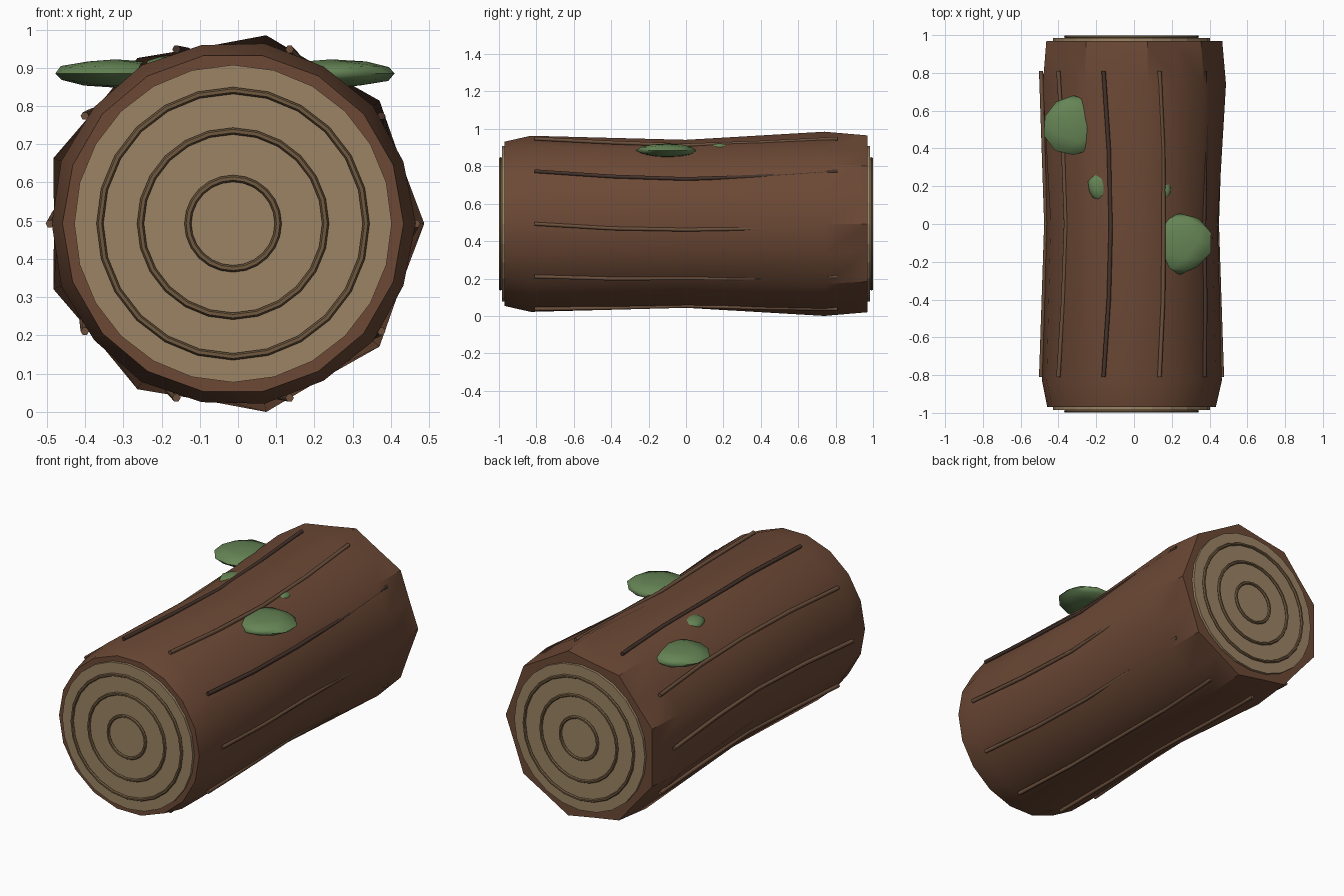
import bpy, bmesh, math, random
from mathutils import Vector

if "Cube" in bpy.data.objects:
    bpy.data.objects.remove(bpy.data.objects["Cube"])

random.seed(4)
CX, CZ = -0.013, 0.4925   # log axis runs along y


def material(name, rgb):
    m = bpy.data.materials.new(name)
    m.diffuse_color = (*rgb, 1)
    m.use_nodes = True
    m.node_tree.nodes["Principled BSDF"].inputs["Base Color"].default_value = m.diffuse_color
    return m


BARK = material("bark", (0.15, 0.066, 0.036))
WOOD = material("cut_wood", (0.33, 0.23, 0.13))
RING = material("growth_ring", (0.16, 0.10, 0.05))
DARK = material("groove_dark", (0.06, 0.033, 0.024))
LIGHT = material("groove_light", (0.15, 0.08, 0.045))
MOSS = material("moss", (0.13, 0.23, 0.09))


def polar(angle, r, y):
    return Vector((CX + r * math.cos(angle), y, CZ + r * math.sin(angle)))


def finish(obj, name, mat, angle=None):
    obj.name = name
    obj.data.materials.append(mat)
    if angle:
        bpy.ops.object.select_all(action='DESELECT')
        obj.select_set(True)
        bpy.context.view_layer.objects.active = obj
        bpy.ops.object.shade_smooth_by_angle(angle=math.radians(angle))
    return obj


def skin(name, rings, mat, angle):
    """Closed tube through equal-length rings of points."""
    bm = bmesh.new()
    loops = [[bm.verts.new(p) for p in ring] for ring in rings]
    n = len(loops[0])
    for a, b in zip(loops, loops[1:]):
        for i in range(n):
            j = (i + 1) % n
            bm.faces.new((a[i], a[j], b[j], b[i]))
    bm.faces.new(loops[0])
    bm.faces.new(loops[-1])
    bmesh.ops.recalc_face_normals(bm, faces=bm.faces)
    mesh = bpy.data.meshes.new(name)
    bm.to_mesh(mesh)
    bm.free()
    obj = bpy.data.objects.new(name, mesh)
    bpy.context.collection.objects.link(obj)
    return finish(obj, name, mat, angle)


# Bark: 18 sides, waisted in the middle, nine lobes at the back end
SIDES = 18
profile = [(-0.97, 0.446, 0.446), (-0.83, 0.478, 0.474), (0.0, 0.456, 0.456),
           (0.74, 0.50, 0.468), (0.97, 0.48, 0.45)]   # y, lobe radius, valley radius
skin("bark", [[polar(math.tau * i / SIDES, valley if i % 2 else lobe, y)
               for i in range(SIDES)] for y, lobe, valley in profile], BARK, 40)

# Cut ends with raised growth rings
for side, label in ((-1, "front"), (1, "back")):
    bpy.ops.mesh.primitive_cylinder_add(vertices=24, radius=0.415, depth=0.05,
                                        location=(CX, side * 0.96, CZ),
                                        rotation=(math.pi / 2, 0, 0))
    finish(bpy.context.object, label + "_cut_end", WOOD)
    for k, r in enumerate((0.348, 0.242, 0.118)):
        bpy.ops.mesh.primitive_torus_add(major_segments=24, minor_segments=6,
                                         major_radius=r, minor_radius=0.009,
                                         location=(CX, side * 0.991, CZ),
                                         rotation=(math.pi / 2, 0, 0))
        finish(bpy.context.object, f"{label}_growth_ring_{k + 1}", RING, 30)

# Ten thin bark ridges that bow slightly around the log at mid length
for k in range(10):
    rings = []
    for y in (-0.81, -0.4, 0.0, 0.4, 0.81):
        t = abs(y) / 0.81
        a = math.radians(36 * k - 4 * (1 - t * t))
        c = polar(a, 0.453 + 0.026 * t, y)
        rings.append([c + 0.011 * Vector((math.cos(b), 0, math.sin(b)))
                      for b in (math.tau * s / 6 for s in range(6))])
    skin(f"bark_ridge_{k + 1}", rings, DARK if k in (1, 3) else LIGHT, 65)

# Moss pads: flattened, slightly irregular blobs
pads = [((0.245, -0.10, 0.885), (0.17, 0.165, 0.037)),
        ((-0.32, 0.52, 0.885), (0.165, 0.165, 0.037)),
        ((-0.18, 0.20, 0.902), (0.065, 0.08, 0.03)),
        ((0.165, 0.18, 0.90), (0.03, 0.05, 0.022))]
for k, (loc, size) in enumerate(pads):
    bpy.ops.mesh.primitive_ico_sphere_add(subdivisions=2, radius=1, location=loc)
    pad = bpy.context.object
    for v in pad.data.vertices:
        f = random.uniform(0.93, 1.03)
        v.co = Vector((v.co.x * size[0] * f, v.co.y * size[1] * f, v.co.z * size[2]))
    finish(pad, f"moss_pad_{k + 1}", MOSS, 60)
